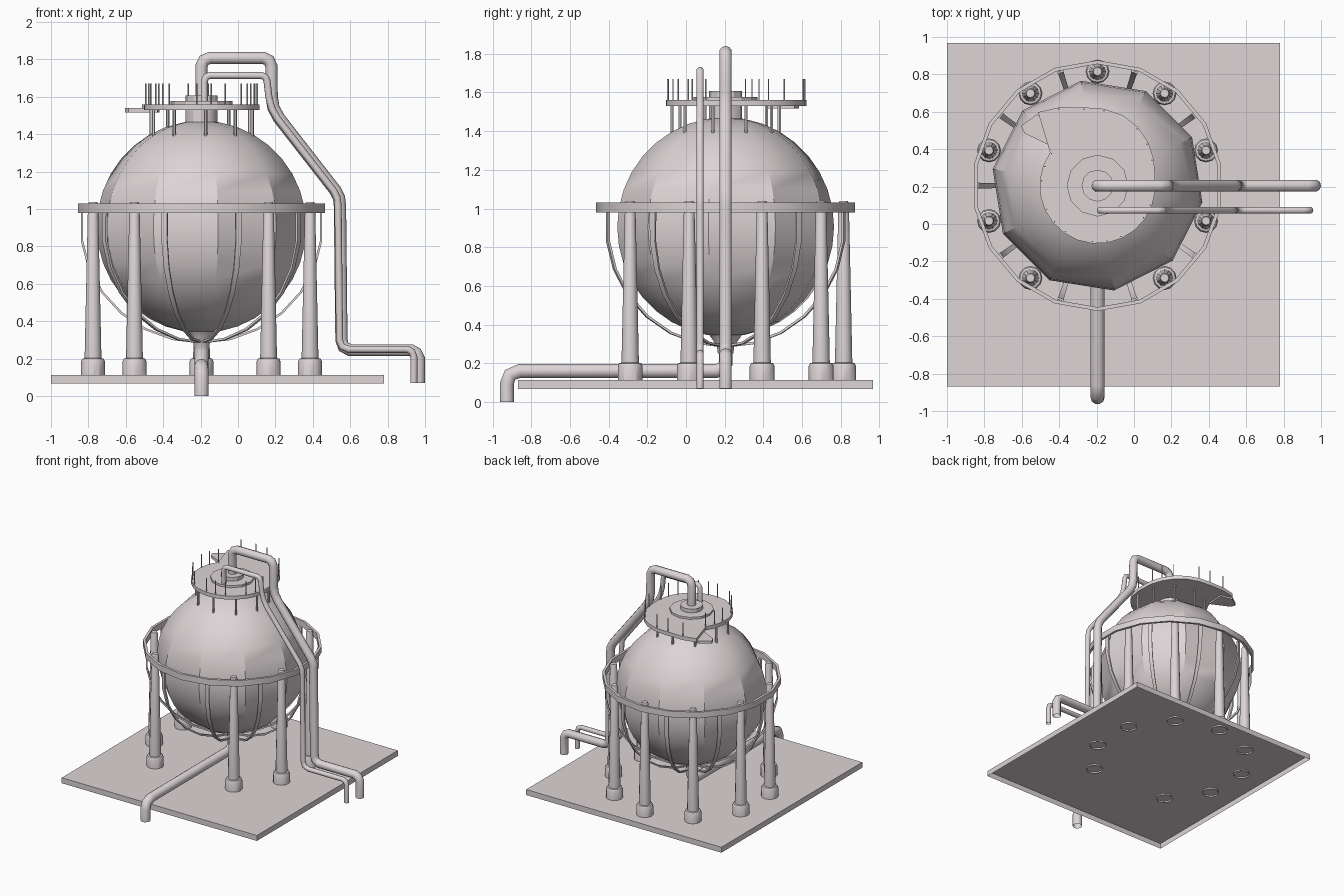
import bpy, bmesh
from math import sin, cos, radians, pi

if "Cube" in bpy.data.objects:
    bpy.data.objects.remove(bpy.data.objects["Cube"])

CX, CY = -0.195, 0.205  # tank axis
ZC, R = 0.905, 0.567    # sphere centre height and radius

paint = bpy.data.materials.new("pale_paint")
paint.diffuse_color = (0.72, 0.66, 0.67, 1)
paint.use_nodes = True
paint.node_tree.nodes["Principled BSDF"].inputs["Base Color"].default_value = paint.diffuse_color


def polar(r, deg, z):
    a = radians(deg)
    return (CX + r * cos(a), CY + r * sin(a), z)


def make(name, bm, angle=30):
    bmesh.ops.recalc_face_normals(bm, faces=bm.faces)
    me = bpy.data.meshes.new(name)
    bm.to_mesh(me)
    bm.free()
    me.materials.append(paint)
    ob = bpy.data.objects.new(name, me)
    bpy.context.collection.objects.link(ob)
    bpy.ops.object.select_all(action='DESELECT')
    ob.select_set(True)
    bpy.context.view_layer.objects.active = ob
    bpy.ops.object.shade_smooth_by_angle(angle=radians(angle))
    return ob


def lathe(bm, profile, x, y, n, start=0.0, closed=False, bottom=True):
    """Revolve (radius, z) points round a vertical axis; cap the ends if open."""
    rings = []
    for r, z in profile:
        rings.append([bm.verts.new((x + r * cos(radians(start) + 2 * pi * i / n),
                                    y + r * sin(radians(start) + 2 * pi * i / n), z))
                      for i in range(n)])
    pairs = list(zip(rings, rings[1:]))
    if closed:
        pairs.append((rings[-1], rings[0]))
    for a, b in pairs:
        for i in range(n):
            j = (i + 1) % n
            bm.faces.new((a[i], a[j], b[j], b[i]))
    if not closed:
        if bottom:
            bm.faces.new(rings[0])
        bm.faces.new(rings[-1])


def turned(name, profile, n, start=0.0, closed=False):
    bm = bmesh.new()
    lathe(bm, profile, CX, CY, n, start, closed)
    return make(name, bm)


def pipe(name, pts, r):
    cu = bpy.data.curves.new(name, 'CURVE')
    cu.dimensions = '3D'
    cu.bevel_depth = r
    cu.bevel_resolution = 3
    cu.materials.append(paint)
    sp = cu.splines.new('POLY')
    sp.points.add(len(pts) - 1)
    for p, co in zip(sp.points, pts):
        p.co = (*co, 1)
    ob = bpy.data.objects.new(name, cu)
    bpy.context.collection.objects.link(ob)
    return ob


# base slab, open underneath
bm = bmesh.new()
bmesh.ops.create_cube(bm, size=1)
bmesh.ops.delete(bm, geom=[f for f in bm.faces if f.normal.z < -0.5], context='FACES_ONLY')
bmesh.ops.scale(bm, vec=(1.78, 1.835, 0.045), verts=bm.verts)
bmesh.ops.translate(bm, vec=(-0.11, 0.05, 0.09), verts=bm.verts)
make("base_slab", bm)

# tank: ten flat-sided gores with a round profile
turned("tank_sphere",
       [(R * sin(pi * k / 18) + 0.0005, ZC - R * cos(pi * k / 18)) for k in range(19)],
       10, -9)

# bottom outlet cone
turned("outlet_cone", [(0.095, 0.36), (0.08, 0.34), (0.045, 0.29), (0.04, 0.25)], 12)

# top neck, collar and flange
turned("top_neck", [(0.085, 1.44), (0.085, 1.54)], 12)
turned("top_collar", [(0.165, 1.55), (0.165, 1.577)], 12)
turned("top_flange", [(0.085, 1.575), (0.085, 1.608)], 12)

# support legs: ten positions, with the front one left out for the outlet pipe
for k in range(10):
    if k == 5:
        continue
    x, y, _ = polar(0.61, 90 + 36 * k, 0)
    bm = bmesh.new()
    lathe(bm, [(0.064, 0.1), (0.064, 0.185), (0.057, 0.2), (0.045, 0.203),
               (0.027, 1.025), (0.022, 1.038)], x, y, 12, bottom=False)
    make(f"support_leg_{k}", bm)

# ring girder
turned("ring_girder", [(0.65, 0.98), (0.67, 0.98), (0.67, 1.03), (0.65, 1.03)], 18, 90, True)

# cradle ribs curving from the ring to below the tank
for k in range(10):
    a = radians(36 * k)
    bm = bmesh.new()
    loops = []
    for s in range(8):
        t = radians(-90 + 97 * s / 7)
        w = 0.008 + 0.009 * s / 7
        loop = []
        for d, side in ((0, -1), (0, 1), (0.012, 1), (0.012, -1)):
            r = (0.638 + d) * cos(t)
            z = ZC + (0.612 + d) * sin(t)
            loop.append(bm.verts.new((CX + r * cos(a) - side * w * sin(a),
                                      CY + r * sin(a) + side * w * cos(a), z)))
        loops.append(loop)
    for p, q in zip(loops, loops[1:]):
        for i in range(4):
            j = (i + 1) % 4
            bm.faces.new((p[i], p[j], q[j], q[i]))
    bm.faces.new(loops[0])
    bm.faces.new(loops[-1])
    make(f"cradle_rib_{k}", bm)

# top platform: round at the front, spiralling out to a stair landing at the back left
edge = [(-215 + 15 * i, 0.31) for i in range(15)]
edge += [(10, 0.312), (25, 0.332), (40, 0.355), (55, 0.38), (70, 0.4), (85, 0.412),
         (100, 0.425), (117, 0.468), (129, 0.505)]
bm = bmesh.new()
hub = [bm.verts.new(polar(0, 0, z)) for z in (1.53, 1.56)]
low = [bm.verts.new(polar(r, d, 1.53)) for d, r in edge]
top = [bm.verts.new(polar(r, d, 1.56)) for d, r in edge]
n = len(edge)
for i in range(n):
    j = (i + 1) % n
    bm.faces.new((low[i], low[j], top[j], top[i]))
    bm.faces.new((hub[0], low[j], low[i]))
    bm.faces.new((hub[1], top[i], top[j]))
make("top_platform", bm)

# stair landing tip
bm = bmesh.new()
tip = [(-0.43, 0.41), (-0.585, 0.485), (-0.605, 0.525), (-0.52, 0.585), (-0.42, 0.56)]
bmesh.ops.extrude_face_region(bm, geom=[bm.faces.new([bm.verts.new((x, y, 1.517)) for x, y in tip])])
bm.verts.ensure_lookup_table()
bmesh.ops.translate(bm, vec=(0, 0, 0.022), verts=bm.verts[len(tip):])
make("stair_landing", bm)

# guard posts above the platform, set just inside its edge
bm = bmesh.new()
for i, (d, r) in enumerate(edge):
    if i % 4 != 3:
        x, y, _ = polar(r - 0.01, d, 0)
        lathe(bm, [(0.004, 1.55), (0.004, 1.67)], x, y, 6)
make("guard_posts", bm)

# platform supports standing on the tank
bm = bmesh.new()
for k in range(10):
    x, y, _ = polar(0.278, 22.5 + 36 * k, 0)
    lathe(bm, [(0.009, 1.385), (0.009, 1.535)], x, y, 6)
make("platform_supports", bm)

# outlet pipe
pipe("outlet_pipe", [(CX, CY, 0.31), (CX, CY, 0.2), (CX, CY - 0.015, 0.172), (CX, CY - 0.05, 0.16),
                     (CX, -0.86, 0.16), (CX, -0.91, 0.14), (CX, -0.926, 0.095), (CX, -0.926, 0)], 0.038)

# two vapour pipes over the top and down the right side
big = [(-0.2, 1.59), (-0.2, 1.765), (-0.187, 1.795), (-0.155, 1.808), (0.13, 1.808), (0.16, 1.795),
       (0.173, 1.765), (0.175, 1.6), (0.185, 1.54), (0.215, 1.485), (0.515, 1.1), (0.535, 1.06),
       (0.54, 1.02), (0.548, 0.3), (0.56, 0.263), (0.595, 0.245), (0.92, 0.245), (0.948, 0.23),
       (0.962, 0.2), (0.962, 0.07)]
small = [(-0.185, 1.55), (-0.185, 1.685), (-0.175, 1.706), (-0.155, 1.714), (0.12, 1.714), (0.14, 1.706),
         (0.15, 1.685), (0.16, 1.6), (0.175, 1.54), (0.205, 1.485), (0.505, 1.1), (0.525, 1.06),
         (0.53, 1.02), (0.538, 0.3), (0.55, 0.265), (0.585, 0.25), (0.9, 0.25), (0.925, 0.238),
         (0.935, 0.21), (0.935, 0.07)]
pipe("vapour_pipe_large", [(x + 0.005, 0.205, z) for x, z in big], 0.033)
pipe("vapour_pipe_small", [(x + 0.005, 0.073, z) for x, z in small], 0.019)
